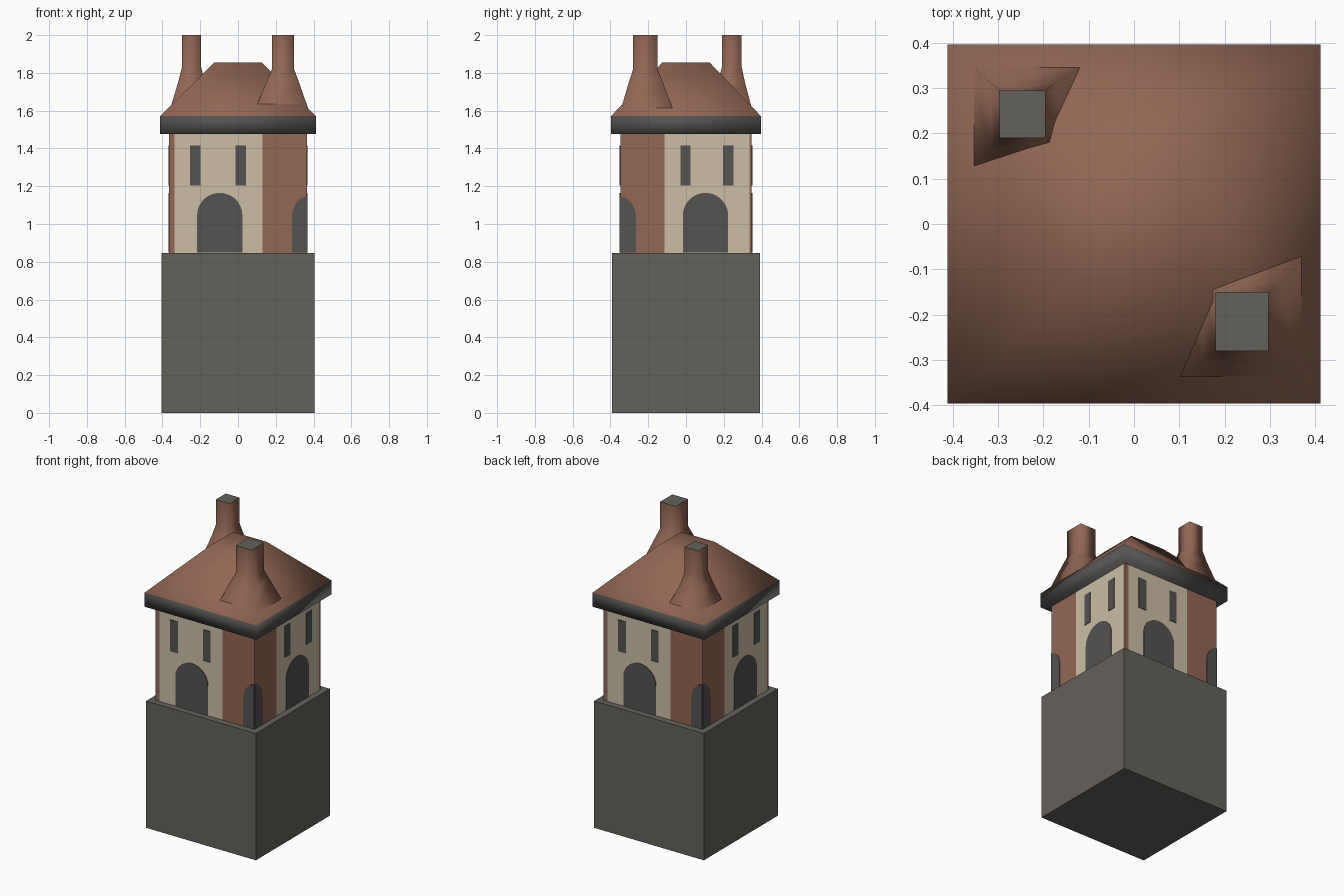
import bpy, bmesh, math

if "Cube" in bpy.data.objects:
    bpy.data.objects.remove(bpy.data.objects["Cube"])


def mat(name, r, g, b):
    lin = [((c / 255 + 0.055) / 1.055) ** 2.4 for c in (r, g, b)]
    m = bpy.data.materials.new(name)
    m.diffuse_color = (*lin, 1)
    m.use_nodes = True
    m.node_tree.nodes["Principled BSDF"].inputs["Base Color"].default_value = m.diffuse_color
    return m


STONE = mat("stone grey", 100, 97, 90)
DARK = mat("dark grey", 84, 83, 81)
BRICK = mat("brick brown", 146, 103, 84)
CREAM = mat("cream plaster", 204, 190, 165)


def finish(bm, name, mats, smooth=False):
    bmesh.ops.recalc_face_normals(bm, faces=bm.faces)
    me = bpy.data.meshes.new(name)
    bm.to_mesh(me)
    bm.free()
    for m in mats:
        me.materials.append(m)
    for p in me.polygons:
        p.use_smooth = smooth
    ob = bpy.data.objects.new(name, me)
    bpy.context.collection.objects.link(ob)
    return ob


def loft(rings, bottom=True, cap=True, split_cap=False):
    """Rectangular rings (x0, x1, y0, y1, z) joined from bottom to top."""
    bm = bmesh.new()
    loops = [[bm.verts.new((x, y, z)) for x, y in
              ((x0, y0), (x1, y0), (x1, y1), (x0, y1))]
             for x0, x1, y0, y1, z in rings]
    for i, (a, b) in enumerate(zip(loops, loops[1:])):
        for k in range(4):
            n = (k + 1) % 4
            bm.faces.new((a[k], a[n], b[n], b[k])).material_index = 1 if i else 0
    if bottom:
        bm.faces.new(loops[0][::-1])
    if cap:
        top = loops[-1]
        if split_cap:
            top = [bm.verts.new(v.co) for v in top]
        bm.faces.new(top).material_index = 0 if split_cap else 1
    return bm


def box_ring(hx, hy, z):
    return (-hx, hx, -hy, hy, z)


# Square stone plinth
finish(loft([box_ring(0.406, 0.391, 0), box_ring(0.406, 0.391, 0.847)]),
       "plinth", [STONE, STONE])

# House body: brick corners and cream panels, cut into vertical bands
HX, HY = 0.365, 0.348
bm = loft([box_ring(HX, HY, 0.845), box_ring(HX, HY, 1.49)])
for axis, cuts in (((1, 0, 0), (0.13, 0.335)), ((0, 1, 0), (0.115, 0.335))):
    for c in cuts:
        for s in (-1, 1):
            bmesh.ops.bisect_plane(
                bm, geom=bm.verts[:] + bm.edges[:] + bm.faces[:],
                plane_co=[a * c * s for a in axis], plane_no=axis)
bmesh.ops.recalc_face_normals(bm, faces=bm.faces)
for f in bm.faces:
    n, c = f.normal, f.calc_center_median()
    if abs(n.y) > 0.5:
        u = -c.x if n.y > 0 else c.x
        f.material_index = int(-0.335 < u < 0.13)
    elif abs(n.x) > 0.5:
        u = c.y if n.x > 0 else -c.y
        f.material_index = int(-0.115 < u < 0.335)
finish(bm, "house_body", [BRICK, CREAM])

# Roof: dark eave band below a sloped, flat-topped brick roof
finish(loft([box_ring(0.412, 0.396, 1.477), box_ring(0.412, 0.396, 1.572),
             box_ring(0.125, 0.125, 1.855)]),
       "roof", [DARK, BRICK], smooth=True)


# Chimneys with flared feet and grey caps
def chimney(name, base, mid, shaft, z_shaft):
    rings = [(*base, 1.615), (*mid, 1.75), (*shaft, z_shaft), (*shaft, 2.0)]
    bm = loft(rings, bottom=False, split_cap=True)
    for f in bm.faces:
        is_cap = all(v.co.z > 1.99 for v in f.verts)
        f.material_index = int(not is_cap)
    finish(bm, name, [STONE, BRICK], smooth=True)


chimney("chimney_front", (0.095, 0.37, -0.342, -0.072),
        (0.15, 0.323, -0.303, -0.123), (0.18, 0.297, -0.28, -0.15), 1.82)
chimney("chimney_back", (-0.358, -0.115, 0.123, 0.348),
        (-0.317, -0.175, 0.168, 0.312), (-0.297, -0.195, 0.19, 0.295), 1.83)


# Thin painted plates on the walls
def on_wall(side, u, z, d):
    x, y = (u, -HY - d) if side % 2 == 0 else (HX + d, u)
    return (x, y, z) if side < 2 else (-x, -y, z)


def plate(name, side, outline, d=0.004):
    bm = bmesh.new()
    a = [bm.verts.new(on_wall(side, u, z, -0.002)) for u, z in outline]
    b = [bm.verts.new(on_wall(side, u, z, d)) for u, z in outline]
    bm.faces.new(a)
    bm.faces.new(b)
    for k in range(len(a)):
        n = (k + 1) % len(a)
        bm.faces.new((a[k], a[n], b[n], b[k]))
    finish(bm, name, [DARK])


def arch(cu, r, z0, spring, rise, a0=0.0, a1=math.pi, steps=14):
    pts = [(cu + r * math.cos(a0 + (a1 - a0) * i / steps),
            spring + rise * math.sin(a0 + (a1 - a0) * i / steps))
           for i in range(steps + 1)]
    return [(pts[0][0], z0)] + pts + [(pts[-1][0], z0)]


def rect(u0, u1, z0, z1):
    return [(u0, z0), (u1, z0), (u1, z1), (u0, z1)]


NAMES = ("front", "right", "back", "left")
for side, label in enumerate(NAMES):
    if side % 2 == 0:
        door, wins = -0.097, ((-0.255, -0.198), (-0.012, 0.042))
        corner = arch(HX, 0.08, 0.85, 1.03, 0.115, math.pi / 2, math.pi)
    else:
        door, wins = 0.103, ((-0.03, 0.025), (0.195, 0.252))
        corner = arch(-HY, 0.083, 0.85, 1.03, 0.115, 0, math.pi / 2)
    plate(label + "_door", side, arch(door, 0.12, 0.85, 1.045, 0.12))
    plate(label + "_corner_arch", side, corner)
    for i, (u0, u1) in enumerate(wins):
        plate(f"{label}_window_{i + 1}", side, rect(u0, u1, 1.205, 1.415))
